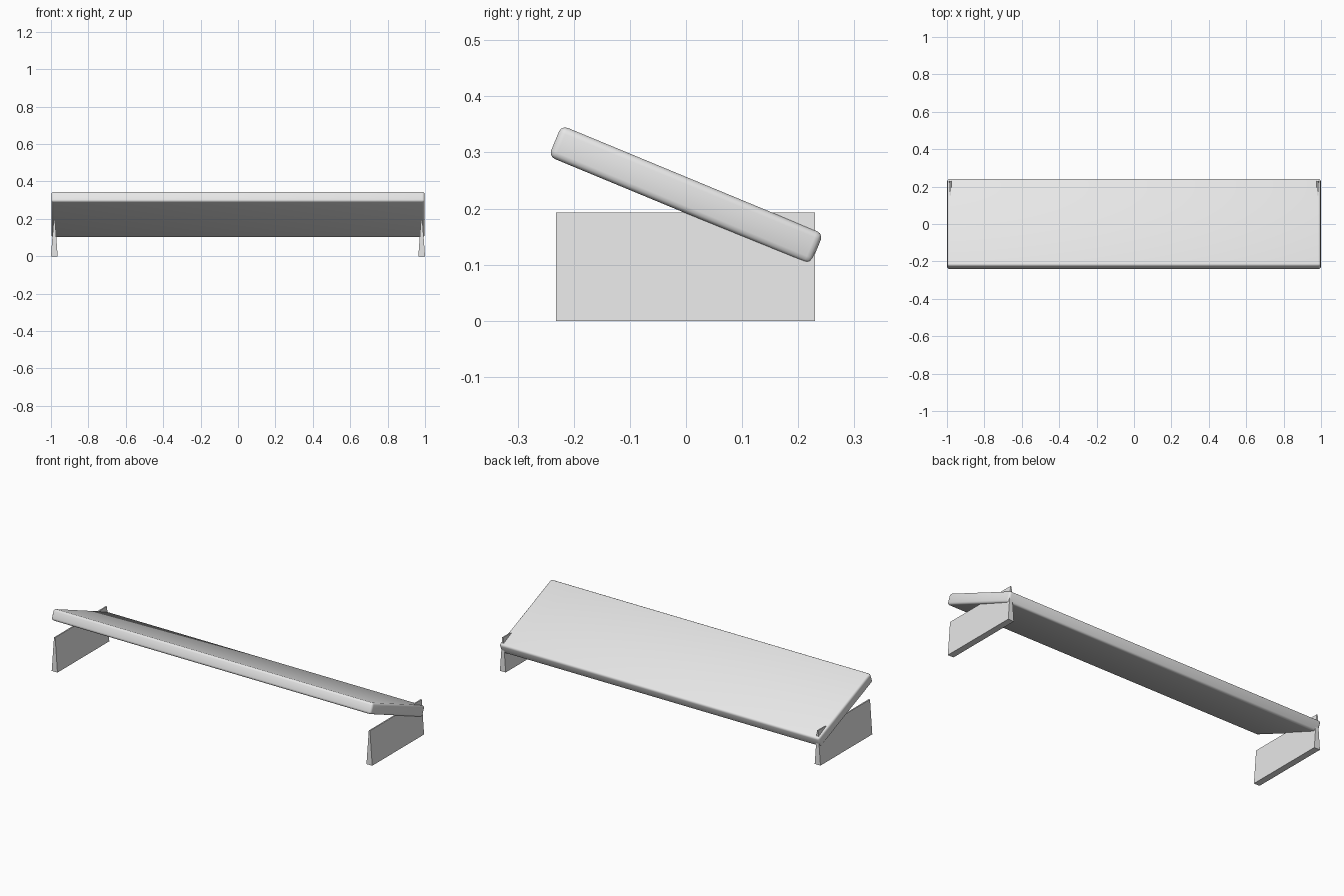
import bpy
import bmesh
import math

if "Cube" in bpy.data.objects:
    bpy.data.objects.remove(bpy.data.objects["Cube"])

# one plain grey for everything
grey = bpy.data.materials.new("light_grey")
grey.diffuse_color = (0.8, 0.8, 0.8, 1)
grey.use_nodes = True
grey.node_tree.nodes["Principled BSDF"].inputs["Base Color"].default_value = grey.diffuse_color


def box(name, loc, size, top_scale=1.0):
    """Box centred on loc; top_scale narrows the top face along x."""
    bm = bmesh.new()
    bmesh.ops.create_cube(bm, size=1)
    for v in bm.verts:
        if v.co.z > 0:
            v.co.x *= top_scale
        v.co = [c * s for c, s in zip(v.co, size)]
    mesh = bpy.data.meshes.new(name)
    bm.to_mesh(mesh)
    bm.free()
    ob = bpy.data.objects.new(name, mesh)
    ob.location = loc
    bpy.context.collection.objects.link(ob)
    mesh.materials.append(grey)
    return ob


# tilted board with softly rounded edges, high at the front
board = box("tilted_board", (0, 0, 0.224), (1.995, 0.505, 0.06))
board.rotation_euler.x = math.radians(-22.5)
bevel = board.modifiers.new("rounded_edges", 'BEVEL')
bevel.width = 0.012
bevel.segments = 3
for p in board.data.polygons:
    p.use_smooth = True

# tapered wedge legs at both ends, poking through the back of the board
for side, label in ((-1, "left"), (1, "right")):
    box(label + "_leg", (side * 0.982, -0.001, 0.0965),
        (0.036, 0.462, 0.193), top_scale=0.2)
